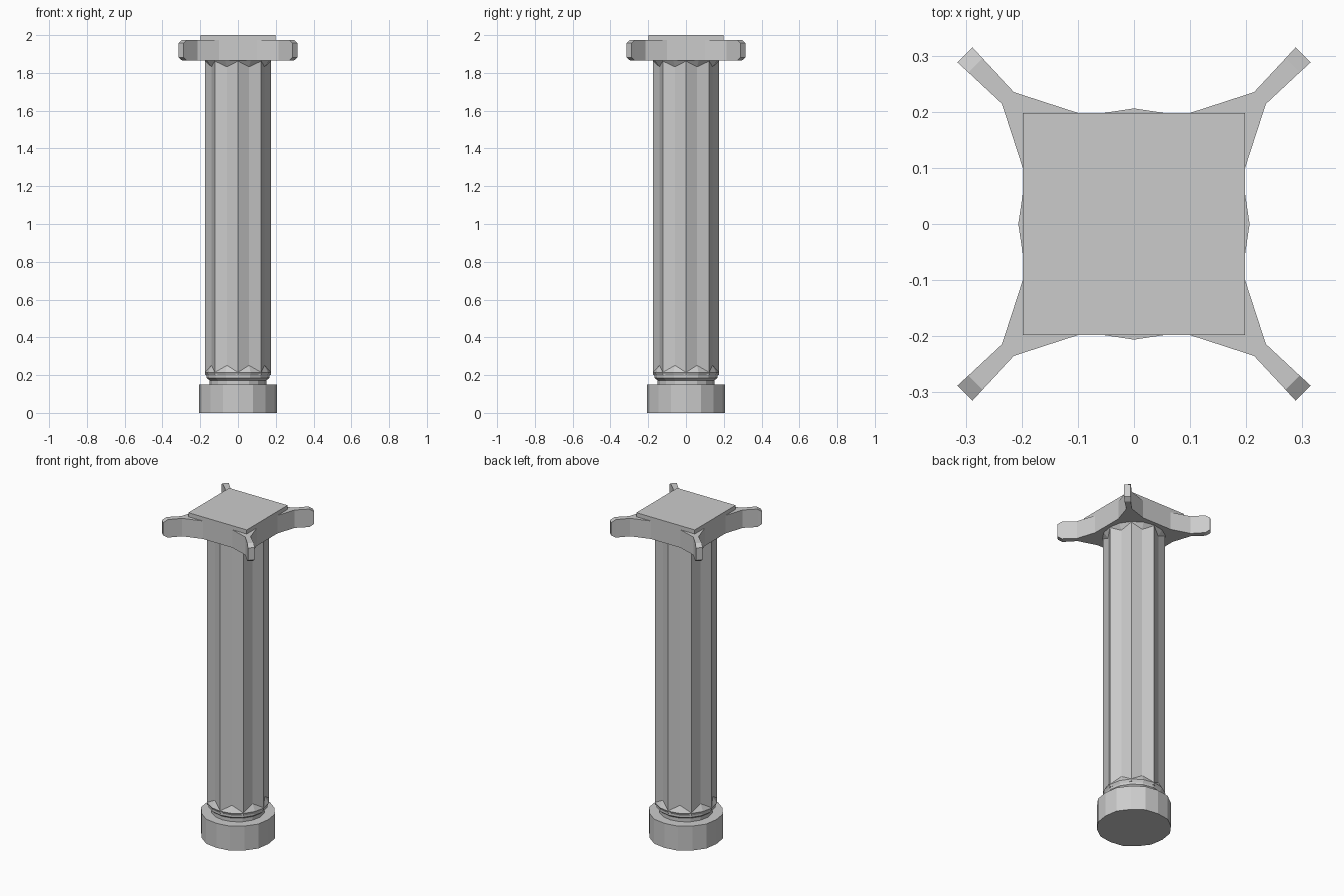
import bpy, bmesh
from math import sin, cos, pi

if "Cube" in bpy.data.objects:
    bpy.data.objects.remove(bpy.data.objects["Cube"])


def finish(name, bm):
    bmesh.ops.recalc_face_normals(bm, faces=bm.faces[:])
    me = bpy.data.meshes.new(name)
    bm.to_mesh(me)
    bm.free()
    ob = bpy.data.objects.new(name, me)
    bpy.context.collection.objects.link(ob)
    return ob


def loft(name, rings):
    """Skin a stack of equal-length point rings and cap both ends."""
    bm = bmesh.new()
    rows = [[bm.verts.new(p) for p in ring] for ring in rings]
    n = len(rows[0])
    for a, b in zip(rows, rows[1:]):
        for i in range(n):
            j = (i + 1) % n
            bm.faces.new((a[i], a[j], b[j], b[i]))
    bm.faces.new(rows[0][::-1])
    bm.faces.new(rows[-1])
    return finish(name, bm)


def ring(z, r_axis, r_between):
    """16 points; even ones lie on the axes and diagonals, odd ones between."""
    return [((r_between if i % 2 else r_axis) * cos(i * pi / 8),
             (r_between if i % 2 else r_axis) * sin(i * pi / 8), z)
            for i in range(16)]


def prism(name, pts, z0, z1):
    return loft(name, [[(x, y, z) for x, y in pts] for z in (z0, z1)])


# eight-sided base with slightly bowed sides
loft("base", [ring(0, .206, .21), ring(.15, .206, .21)])

# shaft with eight shallow flutes
loft("shaft", [ring(.2, .174, .152), ring(1.866, .174, .152)])

# neck and flared collar that scallops into the flutes
loft("lower_collar", [ring(z, r, r) for z, r in
     ((.15, .150), (.172, .150), (.185, .167), (.197, .167), (.213, .175), (.26, .147))])
loft("upper_collar", [ring(1.825, .147, .147), ring(1.868, .178, .178)])

# four-cornered capital slab
quarter = [(.198, .1), (.235, .214), (.214, .235), (.1, .198)]
outline = []
for k in range(4):
    c, s = round(cos(k * pi / 2)), round(sin(k * pi / 2))
    outline += [(c * x - s * y, s * x + c * y) for x, y in quarter]
prism("capital", outline, 1.865, 1.975)
prism("top_plate", [(-.198, -.198), (.198, -.198), (.198, .198), (-.198, .198)], 1.975, 2.0)

# diagonal arms with chamfered tips: distance, half width, bottom, top
stations = ((.3175, .0149, 1.865, 1.975), (.400, .0178, 1.865, 1.975), (.4265, .019, 1.882, 1.958))
for k in range(4):
    a = pi / 4 + k * pi / 2
    c, s = cos(a), sin(a)
    loft(f"arm_{k + 1}", [[(c * d - s * w, s * d + c * w, z)
         for w, z in ((-h, lo), (h, lo), (h, hi), (-h, hi))]
         for d, h, lo, hi in stations])
